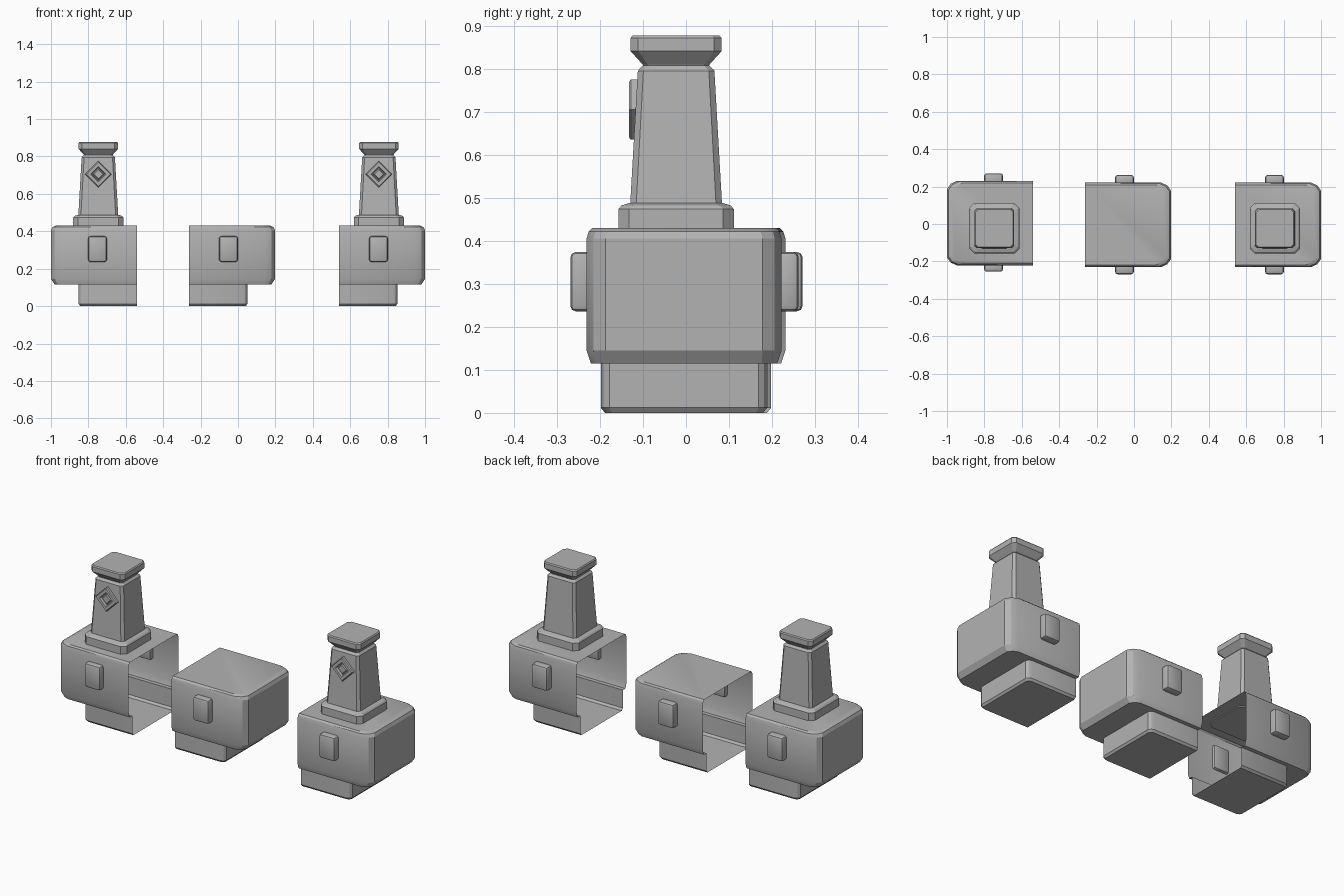
import bpy, bmesh, math
from mathutils import Matrix

if "Cube" in bpy.data.objects:
    bpy.data.objects.remove(bpy.data.objects["Cube"])

grey = bpy.data.materials.new("stone grey")
grey.diffuse_color = (0.45, 0.45, 0.45, 1)
grey.use_nodes = True
grey.node_tree.nodes["Principled BSDF"].inputs["Base Color"].default_value = grey.diffuse_color


def finish(name, bm, smooth=False, flip=False):
    """Turn a bmesh into a named, coloured object."""
    bmesh.ops.recalc_face_normals(bm, faces=bm.faces)
    if flip:
        bmesh.ops.reverse_faces(bm, faces=bm.faces)
    me = bpy.data.meshes.new(name)
    bm.to_mesh(me)
    bm.free()
    me.materials.append(grey)
    ob = bpy.data.objects.new(name, me)
    bpy.context.collection.objects.link(ob)
    if smooth:
        bpy.ops.object.select_all(action='DESELECT')
        ob.select_set(True)
        bpy.context.view_layer.objects.active = ob
        bpy.ops.object.shade_smooth_by_angle(angle=math.radians(25))
    return ob


def loft(bm, rings, closed):
    """Skin stacked rings of points and cap the bottom and top."""
    vs = [[bm.verts.new(p) for p in r] for r in rings]
    n = len(vs[0])
    for a, b in zip(vs, vs[1:]):
        for i in range(n if closed else n - 1):
            j = (i + 1) % n
            bm.faces.new((a[i], a[j], b[j], b[i]))
    bm.faces.new(vs[0][::-1])
    bm.faces.new(vs[-1])


def u_ring(x0, x1, y0, y1, cx, cy, z):
    """U outline, open at x0, with softened corners at the far end."""
    k = 0.36
    half = lambda y, s: [(x0, y, z), (x1 - cx, y, z),
                         (x1 - cx * k, y + s * cy * k, z), (x1, y + s * cy, z)]
    return half(y0, 1) + half(y1, -1)[::-1]


def wall_shell(name, x_end, sign):
    """Hollow wall section: narrow foot below a wide body, open on the inner end."""
    bm = bmesh.new()
    rings = []
    # z, end position, side inset from body, corner size
    for z, e, s, c in ((0, 0.303, 0.043, 0.02), (0.012, 0.312, 0.033, 0.025),
                       (0.115, 0.312, 0.033, 0.025), (0.115, 0.44, 0.01, 0.045),
                       (0.145, 0.46, 0, 0.055), (0.405, 0.46, 0, 0.055),
                       (0.422, 0.452, 0.005, 0.055), (0.43, 0.435, 0.013, 0.055)):
        rings.append(u_ring(0, e, -0.231 + s, 0.222 - s, c, c * 0.8, z))
    loft(bm, rings, False)
    place = Matrix.Translation((x_end - sign * 0.46, 0, 0))
    if sign < 0:
        place = place @ Matrix.Rotation(math.pi, 4, 'Z')
    bmesh.ops.transform(bm, matrix=place, verts=bm.verts)
    ob = finish(name, bm, smooth=True)
    # the open shell must face outwards: check its roof
    top = max(ob.data.polygons, key=lambda f: f.center.z)
    if top.normal.z < 0:
        ob.data.flip_normals()


def stud(name, x, y_in, y_out):
    """Bevelled block sticking out of a wall side."""
    bm = bmesh.new()
    bmesh.ops.create_cube(bm, size=1)
    bmesh.ops.transform(bm, verts=bm.verts, matrix=Matrix.Translation(
        (x, (y_in + y_out) / 2, 0.305)) @ Matrix.Diagonal((0.1, abs(y_out - y_in), 0.138, 1)))
    bmesh.ops.bevel(bm, geom=bm.edges[:], offset=0.013, segments=2,
                    affect='EDGES', profile=0.5)
    finish(name, bm, smooth=True)


def oct_ring(h, c, z):
    """Square outline with cut corners."""
    q = [(h, -h + c), (h, h - c), (h - c, h), (-h + c, h),
         (-h, h - c), (-h, -h + c), (-h + c, -h), (h - c, -h)]
    return [(x, y, z) for x, y in q]


def tower_part(name, x, levels):
    bm = bmesh.new()
    loft(bm, [oct_ring(h, c, z) for h, c, z in levels], True)
    bmesh.ops.translate(bm, vec=(x, -0.023, 0), verts=bm.verts)
    finish(name, bm)


def diamond(name, x):
    """Raised diamond frame with a sunken, raised-centre panel."""
    bm = bmesh.new()
    rings = []
    for r, y in ((0.07, -0.1), (0.07, -0.128), (0.064, -0.133), (0.042, -0.133),
                 (0.036, -0.122), (0.03, -0.122), (0.024, -0.13)):
        rings.append([(r, y, 0), (0, y, r), (-r, y, 0), (0, y, -r)])
    loft(bm, rings, True)
    bmesh.ops.translate(bm, vec=(x, 0, 0.705), verts=bm.verts)
    finish(name, bm)


# wall sections: outer end, direction of the closed end
for label, x_end, sign in (("left", -1.0, -1), ("middle", 0.198, 1), ("right", 1.0, 1)):
    wall_shell(label + "_wall", x_end, sign)
    xs = x_end - sign * 0.249
    front, back = (-0.269, 0.262) if sign > 0 else (-0.255, 0.271)
    stud(label + "_front_stud", xs, -0.205, front)
    stud(label + "_back_stud", xs, 0.205, back)

# towers on the two outer sections
for label, x in (("left", -0.747), ("right", 0.753)):
    tower_part(label + "_tower_base", x, ((0.134, 0.025, 0.425), (0.134, 0.025, 0.474),
                                          (0.127, 0.025, 0.482), (0.108, 0.018, 0.488)))
    tower_part(label + "_tower_shaft", x, ((0.107, 0.014, 0.48), (0.089, 0.013, 0.795),
                                           (0.078, 0.012, 0.807)))
    tower_part(label + "_tower_cap", x, ((0.074, 0.012, 0.803), (0.078, 0.012, 0.81),
                                         (0.106, 0.018, 0.841), (0.106, 0.018, 0.871),
                                         (0.101, 0.017, 0.877)))
    diamond(label + "_diamond", x)
